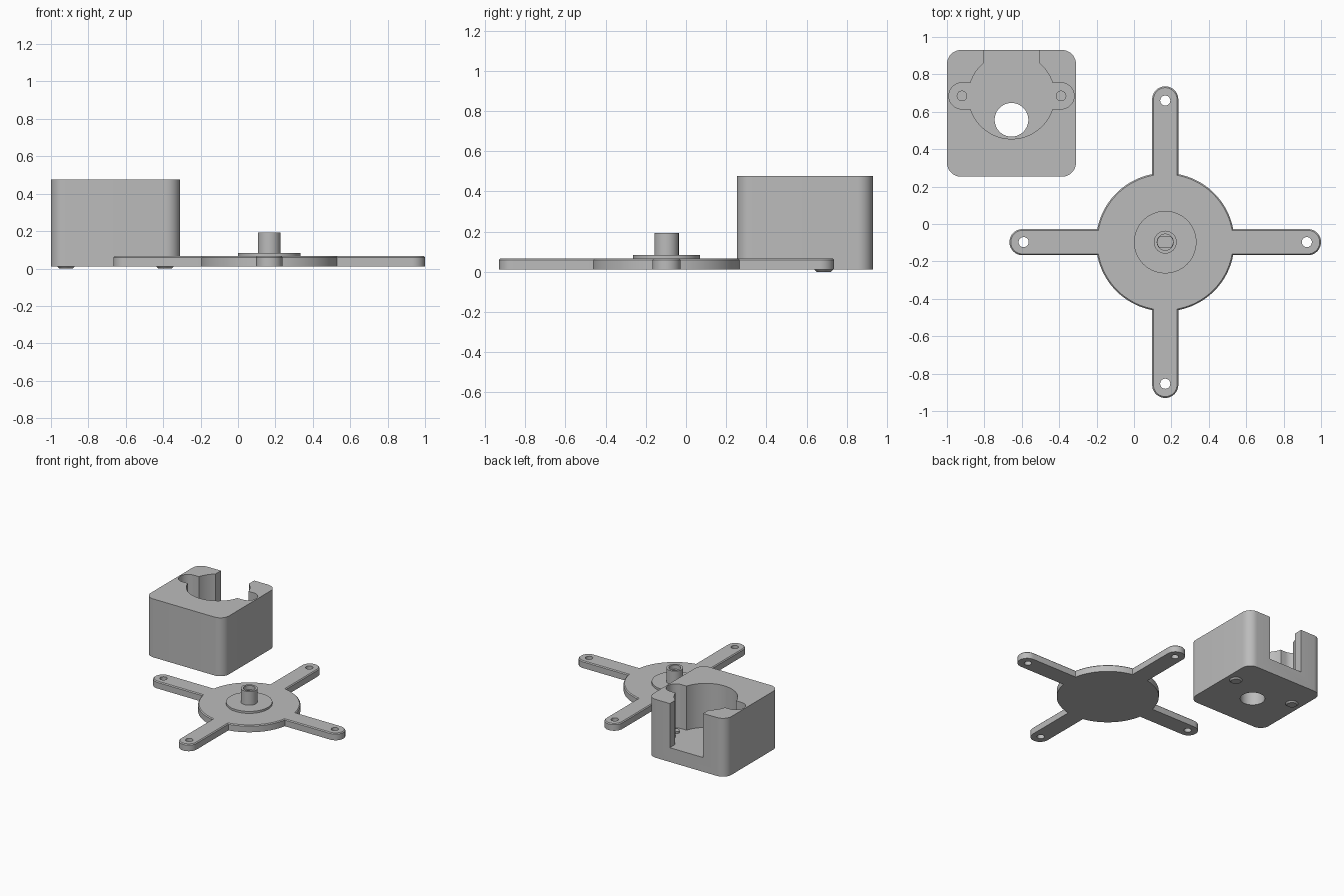
import bpy, bmesh, math
from math import sin, cos, pi

if "Cube" in bpy.data.objects:
    bpy.data.objects.remove(bpy.data.objects["Cube"])

grey = bpy.data.materials.new("plain grey")
grey.diffuse_color = (0.5, 0.5, 0.5, 1)
grey.use_nodes = True
grey.node_tree.nodes["Principled BSDF"].inputs["Base Color"].default_value = grey.diffuse_color


def arc(cx, cy, r, a0, a1, n=24):
    """Points on an arc, angles in degrees."""
    return [(cx + r * cos(math.radians(a0 + (a1 - a0) * i / n)),
             cy + r * sin(math.radians(a0 + (a1 - a0) * i / n))) for i in range(n + 1)]


def circle(r, n=64):
    return arc(0, 0, r, 0, 360 - 360 / n, n - 1)


def prism(name, pts, at, z0, z1, chamfer=0.0):
    """Extrude an outline from z0 to z1, with an optional chamfer on the top rim."""
    bm = bmesh.new()
    base = bm.faces.new([bm.verts.new((x + at[0], y + at[1], z0)) for x, y in pts])
    res = bmesh.ops.extrude_face_region(bm, geom=[base])
    top = [v for v in res["geom"] if isinstance(v, bmesh.types.BMVert)]
    for v in top:
        v.co.z = z1
    if chamfer:
        rim = [e for e in bm.edges if all(v in top for v in e.verts)]
        bmesh.ops.bevel(bm, geom=rim, offset=chamfer, segments=1, affect='EDGES')
    bmesh.ops.recalc_face_normals(bm, faces=bm.faces[:])
    me = bpy.data.meshes.new(name)
    bm.to_mesh(me)
    bm.free()
    me.materials.append(grey)
    ob = bpy.data.objects.new(name, me)
    bpy.context.collection.objects.link(ob)
    return ob


def cut(ob, *cutters):
    """Subtract cutters from a part, then remove them."""
    for c in cutters:
        bpy.context.view_layer.objects.active = ob
        m = ob.modifiers.new("cut", 'BOOLEAN')
        m.operation, m.solver, m.object = 'DIFFERENCE', 'EXACT', c
        bpy.ops.object.modifier_apply(modifier=m.name)
        bpy.data.objects.remove(c)


# ---- Motor housing: rounded block with an eared pocket open at the back ----
BASE, FLOOR = 0.011, 0.125
BOX = (-0.655, 0.5915)
POCKET = (-0.655, 0.685)
hw, hd, cr = 0.345, 0.3385, 0.075
outline = []
for k, (sx, sy) in enumerate([(1, 1), (-1, 1), (-1, -1), (1, -1)]):
    outline += arc(sx * (hw - cr), sy * (hd - cr), cr, 90 * k, 90 * k + 90, 10)
housing = prism("motor_housing", outline, BOX, BASE, 0.477)

R, EAR, EAR_X, SLOT = 0.23, 0.07, 0.265, 0.147
a_slot = math.degrees(math.acos(SLOT / R))
a_ear = math.degrees(math.asin(EAR / R))
half = [(SLOT, 0.4)] + arc(0, 0, R, a_slot, a_ear, 12)
half += arc(EAR_X, 0, EAR, 90, -90, 20) + arc(0, 0, R, -a_ear, -90, 24)
pocket = half + [(-x, y) for x, y in reversed(half[:-1])]
cut(housing,
    prism("pocket_cutter", pocket, POCKET, FLOOR, 0.7),
    prism("shaft_cutter", circle(0.09), (-0.655, 0.557), -0.1, 0.3))

# Locating pins with low heads under the floor
for side, sx in (("left", -1), ("right", 1)):
    at = (POCKET[0] + sx * EAR_X, POCKET[1])
    prism(side + "_pin", circle(0.028, 32), at, BASE + 0.02, FLOOR + 0.015)
    head = prism(side + "_pin_head", circle(0.048, 32), at, 0, BASE + 0.001)
    for v in head.data.vertices:
        if v.co.z < 0.001:
            v.co.x = at[0] + (v.co.x - at[0]) * 0.75
            v.co.y = at[1] + (v.co.y - at[1]) * 0.75

# ---- Four-armed horn plate ----
HUB = (0.167, -0.097)
DISC, ARM, REACH, TOP = 0.37, 0.07, 0.833, 0.067
a_arm = math.degrees(math.asin(ARM / DISC))
quarter = arc(REACH - ARM, 0, ARM, -90, 90, 20) + arc(0, 0, DISC, a_arm, 90 - a_arm, 24)
star = []
for k in range(4):
    c, s = cos(k * pi / 2), sin(k * pi / 2)
    star += [(x * c - y * s, x * s + y * c) for x, y in quarter]
plate = prism("horn_plate", star, HUB, BASE, TOP, 0.007)
for k in range(4):
    at = (HUB[0] + 0.757 * cos(k * pi / 2), HUB[1] + 0.757 * sin(k * pi / 2))
    cut(plate, prism("hole_cutter", circle(0.027, 32), at, -0.1, 0.2))

# ---- Raised disc and shaft socket with two flats ----
prism("hub_disc", circle(0.167), HUB, TOP - 0.01, 0.083)
socket = prism("shaft_socket", circle(0.061, 48), HUB, 0.075, 0.192)
flats = arc(0, 0, 0.041, -40, 40, 12) + arc(0, 0, 0.041, 140, 220, 12)
cut(socket,
    prism("bore_cutter", circle(0.043, 40), HUB, 0.16, 0.3),
    prism("flats_cutter", flats, HUB, 0.09, 0.25))

# Smooth the curved walls, keep the edges sharp
for ob in bpy.context.scene.objects:
    ob.select_set(True)
    bpy.context.view_layer.objects.active = ob
bpy.ops.object.shade_smooth_by_angle()
